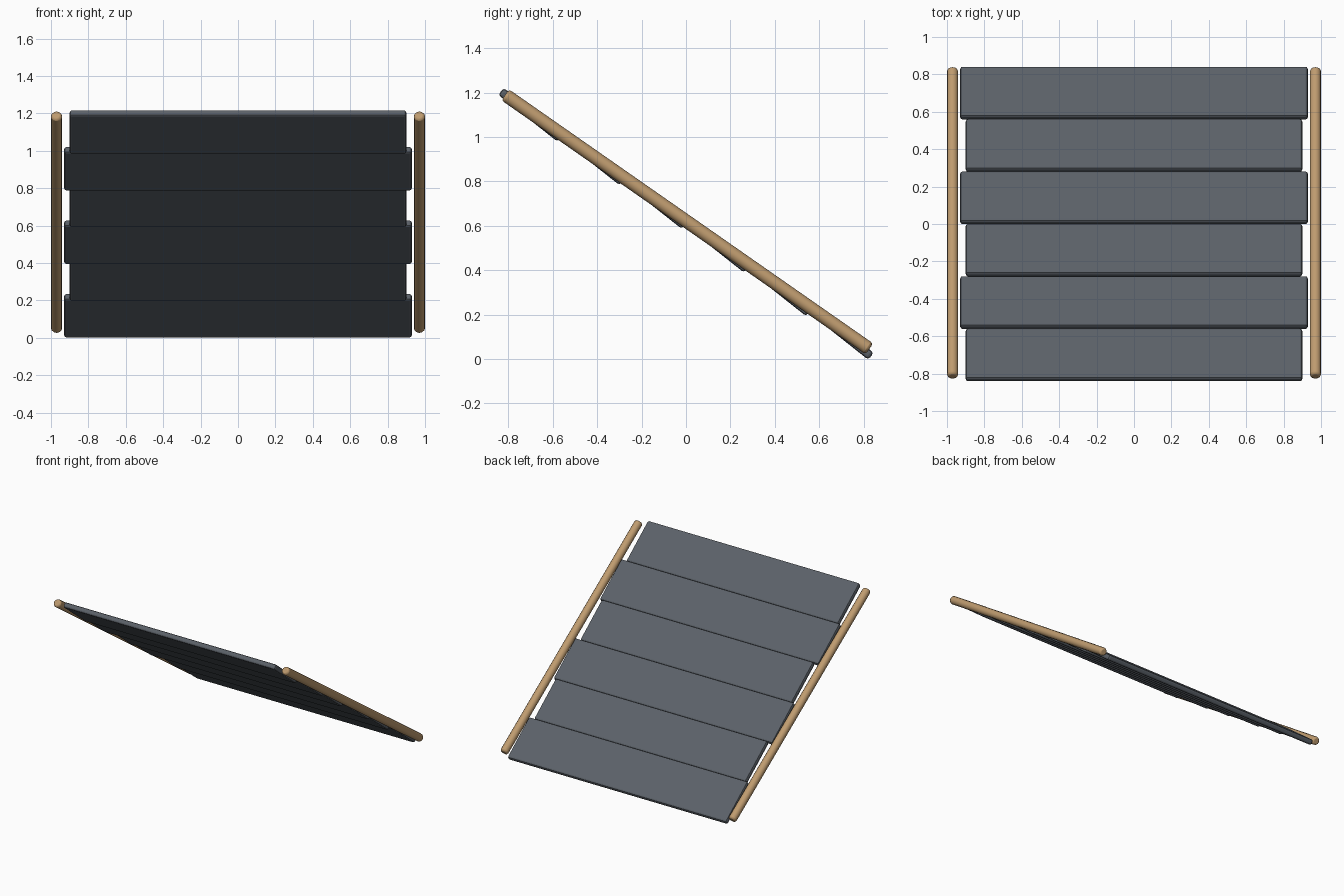
import bpy, math

if "Cube" in bpy.data.objects:
    bpy.data.objects.remove(bpy.data.objects["Cube"])

def material(name, rgb):
    m = bpy.data.materials.new(name)
    m.diffuse_color = (*rgb, 1)
    m.use_nodes = True
    m.node_tree.nodes["Principled BSDF"].inputs["Base Color"].default_value = m.diffuse_color
    return m

SLATE = material("slate grey", (0.105, 0.12, 0.14))
WOOD = material("light wood", (0.52, 0.33, 0.16))

def finish(ob, name, mat, bevel, segments):
    ob.name = name
    ob.data.materials.append(mat)
    b = ob.modifiers.new("edge", 'BEVEL')
    b.width, b.segments = bevel, segments
    b.limit_method, b.angle_limit = 'ANGLE', math.radians(50)

# overlapping boards, each a little steeper than the panel
TILT = math.radians(38.3)
for i in range(6):
    half = 0.93 if i % 2 == 0 else 0.90
    bpy.ops.mesh.primitive_cube_add(size=1, location=(0, 0.70 - 0.28 * i, 0.118 + 0.1965 * i),
                                    rotation=(-TILT, 0, 0))
    ob = bpy.context.object
    ob.scale = (2 * half, 0.34, 0.04)
    bpy.ops.object.transform_apply(location=False, rotation=False, scale=True)
    finish(ob, f"roof_board_{i + 1}", SLATE, 0.013, 2)

# round edge poles running down both sides
SLOPE = math.radians(34.9)
for side, x in (("left", -0.97), ("right", 0.97)):
    bpy.ops.mesh.primitive_cylinder_add(vertices=12, radius=0.03, depth=2.0,
                                        location=(x, 0.006, 0.618),
                                        rotation=(math.pi / 2 - SLOPE, 0, 0))
    ob = bpy.context.object
    finish(ob, f"edge_pole_{side}", WOOD, 0.012, 2)
    bpy.ops.object.shade_smooth_by_angle(angle=math.radians(40))
